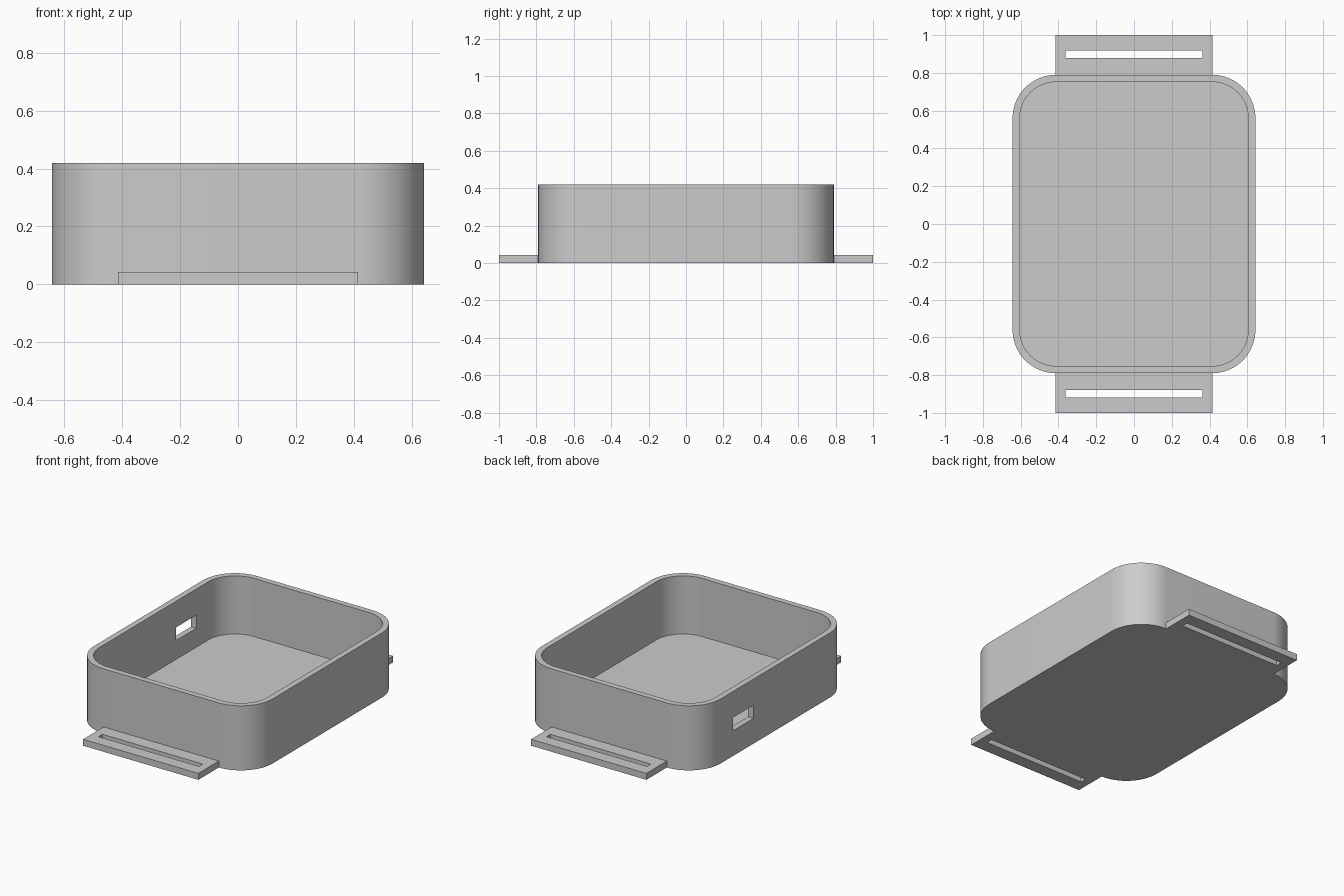
import bpy
import bmesh
import math

default = bpy.data.objects.get("Cube")
if default:
    bpy.data.objects.remove(default, do_unlink=True)

HEIGHT, BASE = 0.42, 0.042
HALF_X, HALF_Y, RADIUS, WALL = 0.643, 0.79, 0.23, 0.038
STEPS = 16

grey = bpy.data.materials.new("plain grey")
grey.use_nodes = True
colour = (0.6, 0.6, 0.6, 1)
grey.diffuse_color = colour
grey.node_tree.nodes["Principled BSDF"].inputs["Base Color"].default_value = colour


def finish(name, bm):
    bmesh.ops.recalc_face_normals(bm, faces=bm.faces)
    mesh = bpy.data.meshes.new(name)
    bm.to_mesh(mesh)
    bm.free()
    mesh.materials.append(grey)
    obj = bpy.data.objects.new(name, mesh)
    bpy.context.collection.objects.link(obj)
    return obj


def box(name, low, high):
    bm = bmesh.new()
    bmesh.ops.create_cube(bm, size=1)
    for v in bm.verts:
        v.co = [b if c > 0 else a for c, a, b in zip(v.co, low, high)]
    return finish(name, bm)


def activate(obj):
    bpy.ops.object.select_all(action="DESELECT")
    obj.select_set(True)
    bpy.context.view_layer.objects.active = obj


def cut(obj, cutter):
    cutter.hide_render = True
    mod = obj.modifiers.new("opening", "BOOLEAN")
    mod.operation = "DIFFERENCE"
    mod.solver = "EXACT"
    mod.object = cutter
    activate(obj)
    bpy.ops.object.modifier_apply(modifier=mod.name)
    bpy.data.objects.remove(cutter, do_unlink=True)


def rounded_ring(bm, inset, z):
    r = RADIUS - inset
    verts = []
    for corner, (sx, sy) in enumerate([(1, 1), (-1, 1), (-1, -1), (1, -1)]):
        for i in range(STEPS + 1):
            a = math.pi / 2 * (corner + i / STEPS)
            verts.append(bm.verts.new((sx * (HALF_X - RADIUS) + r * math.cos(a),
                                       sy * (HALF_Y - RADIUS) + r * math.sin(a), z)))
    return verts


# Open tray with rounded corners: outer wall, rim, inner wall and floor
bm = bmesh.new()
rings = [rounded_ring(bm, inset, z) for inset, z in
         [(0, 0), (0, HEIGHT), (WALL, HEIGHT), (WALL, BASE)]]
for a, b in zip(rings, rings[1:]):
    for i in range(len(a)):
        j = (i + 1) % len(a)
        bm.faces.new((a[i], a[j], b[j], b[i]))
bm.faces.new(rings[0])
bm.faces.new(rings[-1])
case = finish("case", bm)

# Port opening through one long wall
cut(case, box("port_cutter", (-0.75, 0.225, 0.165), (-0.5, 0.435, 0.25)))
activate(case)
bpy.ops.object.shade_smooth_by_angle(angle=math.radians(30))

# Slotted strap tabs at both ends
for name, side in (("front_strap_tab", -1), ("back_strap_tab", 1)):
    near, far = sorted((side * HALF_Y, side * 1.0))
    tab = box(name, (-0.415, near, 0), (0.415, far, BASE))
    near, far = sorted((side * 0.878, side * 0.918))
    cut(tab, box("slot_cutter", (-0.362, near, -0.1), (0.362, far, 0.1)))
